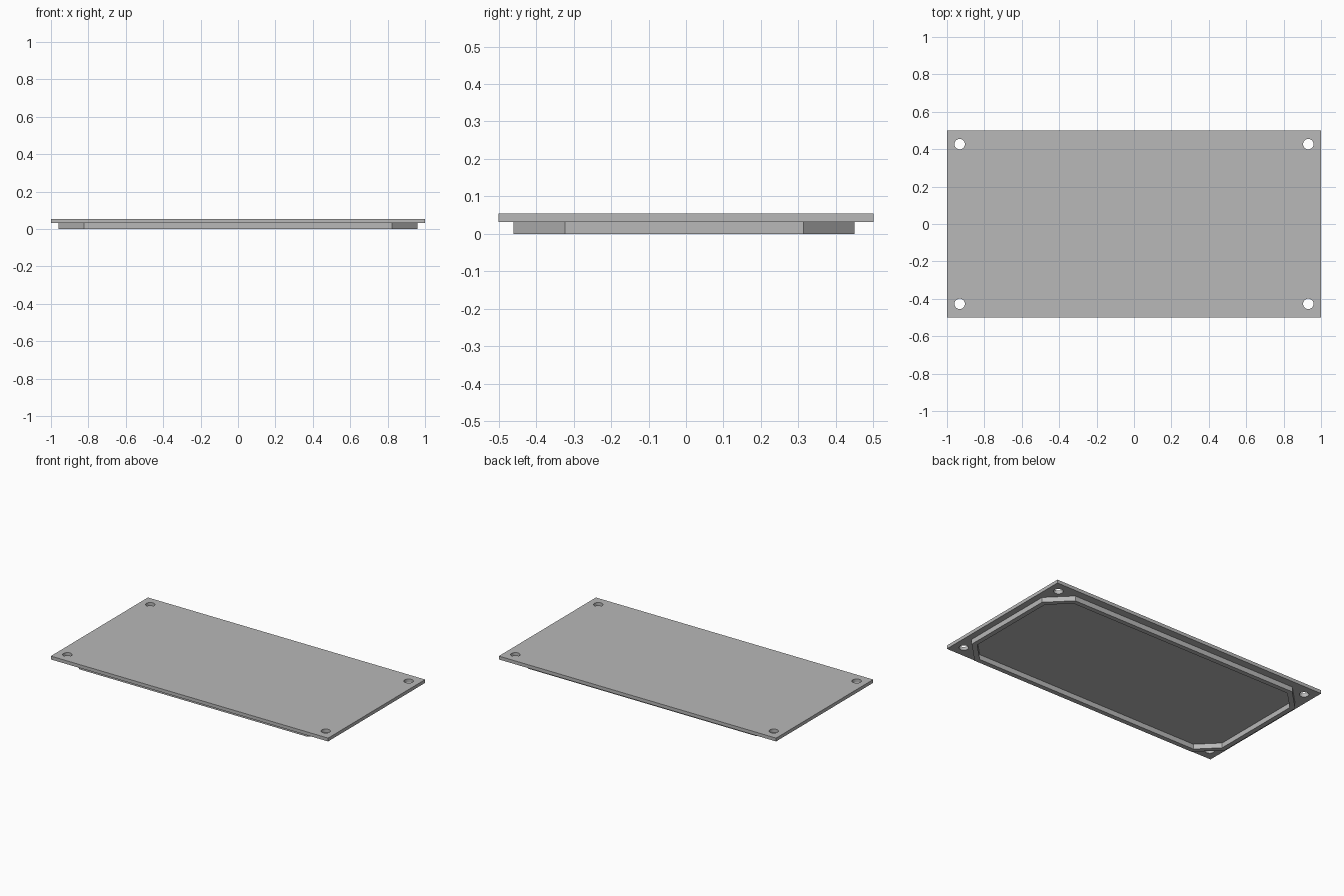
import bpy, bmesh, math

cube = bpy.data.objects.get("Cube")
if cube:
    bpy.data.objects.remove(cube, do_unlink=True)

grey = bpy.data.materials.new("plain_grey")
grey.use_nodes = True
COLOUR = (0.48, 0.48, 0.48, 1)
grey.diffuse_color = COLOUR
grey.node_tree.nodes["Principled BSDF"].inputs["Base Color"].default_value = COLOUR

RIM_HEIGHT, TOP = 0.032, 0.054


def rectangle(hx, hy):
    return [(-hx, -hy), (hx, -hy), (hx, hy), (-hx, hy)]


def octagon(hx, hy, cut, cy):
    """Rectangle with its four corners cut off at 45 degrees."""
    pts = []
    for sx, sy in rectangle(1, 1):
        ends = [(sx * hx, cy + sy * (hy - cut)), (sx * (hx - cut), cy + sy * hy)]
        pts += ends if sx * sy < 0 else ends[::-1]
    # walk the outline in angular order
    return sorted(pts, key=lambda p: math.atan2(p[1] - cy, p[0]))


def circle(cx, cy, r, n=32):
    return [(cx + r * math.cos(math.tau * i / n), cy + r * math.sin(math.tau * i / n))
            for i in range(n)]


def slab(name, loops, z0, z1):
    """Extrude an outline with holes into a solid."""
    bm = bmesh.new()
    for loop in loops:
        vs = [bm.verts.new((x, y, z0)) for x, y in loop]
        for a, b in zip(vs, vs[1:] + vs[:1]):
            bm.edges.new((a, b))
    bmesh.ops.triangle_fill(bm, edges=bm.edges[:], use_beauty=True, normal=(0, 0, 1))
    ext = bmesh.ops.extrude_face_region(bm, geom=bm.faces[:], use_keep_orig=True)
    top = [g for g in ext["geom"] if isinstance(g, bmesh.types.BMVert)]
    bmesh.ops.translate(bm, verts=top, vec=(0, 0, z1 - z0))
    bmesh.ops.recalc_face_normals(bm, faces=bm.faces[:])
    mesh = bpy.data.meshes.new(name)
    bm.to_mesh(mesh)
    bm.free()
    mesh.materials.append(grey)
    obj = bpy.data.objects.new(name, mesh)
    bpy.context.collection.objects.link(obj)
    bpy.ops.object.select_all(action="DESELECT")
    obj.select_set(True)
    bpy.context.view_layer.objects.active = obj
    bpy.ops.object.shade_smooth_by_angle(angle=math.radians(30))
    return obj


# Cover plate with a screw hole in each corner
holes = [circle(x, y, 0.028) for x, y in rectangle(0.932, 0.427)]
slab("cover_plate", [rectangle(1, 0.5)] + holes, RIM_HEIGHT, TOP)

# Thin locating rim below the plate, its corners cut to clear the holes
WALL, HX, HY, CUT, CY = 0.031, 0.96, 0.455, 0.137, -0.005
inner_cut = CUT - WALL * (2 - math.sqrt(2))
slab("locating_rim", [octagon(HX, HY, CUT, CY),
                      octagon(HX - WALL, HY - WALL, inner_cut, CY)], 0, RIM_HEIGHT)
